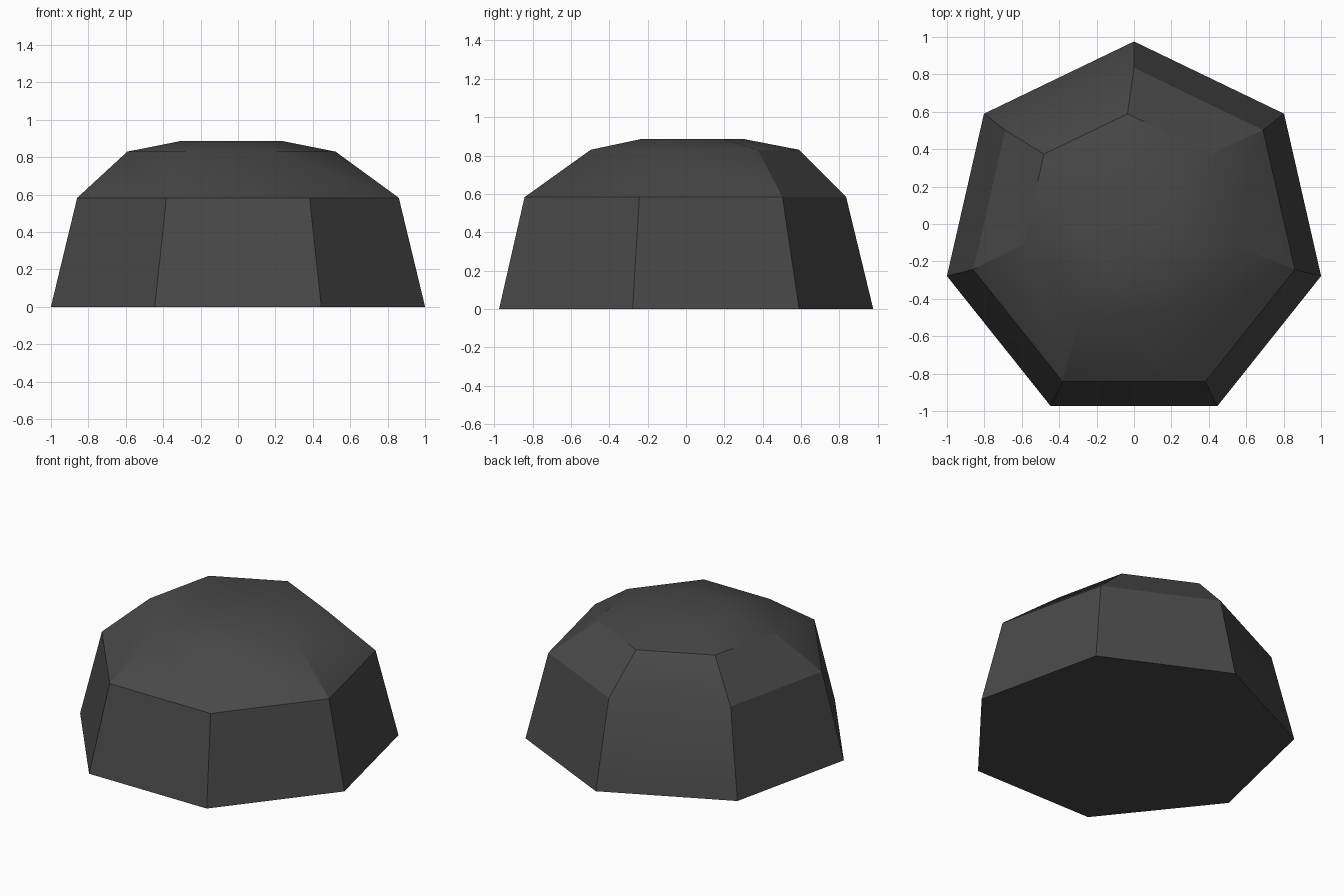
import bpy, bmesh, math

if "Cube" in bpy.data.objects:
    bpy.data.objects.remove(bpy.data.objects["Cube"])

# Stacked seven-sided rings: radius, centre x, centre y, height
RINGS = [(1.026, 0.0, -0.05, 0.0),
         (0.882, 0.0, -0.047, 0.583),
         (0.571, -0.035, 0.018, 0.83),
         (0.276, -0.035, 0.02, 0.887)]
SIDES = 7

stone = bpy.data.materials.new("dark grey stone")
stone.diffuse_color = (0.065, 0.065, 0.065, 1)
stone.use_nodes = True
stone.node_tree.nodes["Principled BSDF"].inputs["Base Color"].default_value = stone.diffuse_color

# Boulder body
bm = bmesh.new()
loops = []
for r, cx, cy, z in RINGS:
    loops.append([bm.verts.new((cx + r * math.sin(2 * math.pi * i / SIDES),
                                cy + r * math.cos(2 * math.pi * i / SIDES), z))
                  for i in range(SIDES)])
for low, high in zip(loops, loops[1:]):
    for i in range(SIDES):
        j = (i + 1) % SIDES
        bm.faces.new((low[i], low[j], high[j], high[i]))

# Flat base and crown
bm.faces.new(loops[0])
bm.faces.new(loops[-1])
bmesh.ops.recalc_face_normals(bm, faces=bm.faces)

mesh = bpy.data.meshes.new("boulder")
bm.to_mesh(mesh)
bm.free()
mesh.materials.append(stone)
boulder = bpy.data.objects.new("boulder", mesh)
bpy.context.collection.objects.link(boulder)

# Soft crown, crisp side edges
bpy.context.view_layer.objects.active = boulder
boulder.select_set(True)
bpy.ops.object.shade_smooth_by_angle(angle=math.radians(30))
